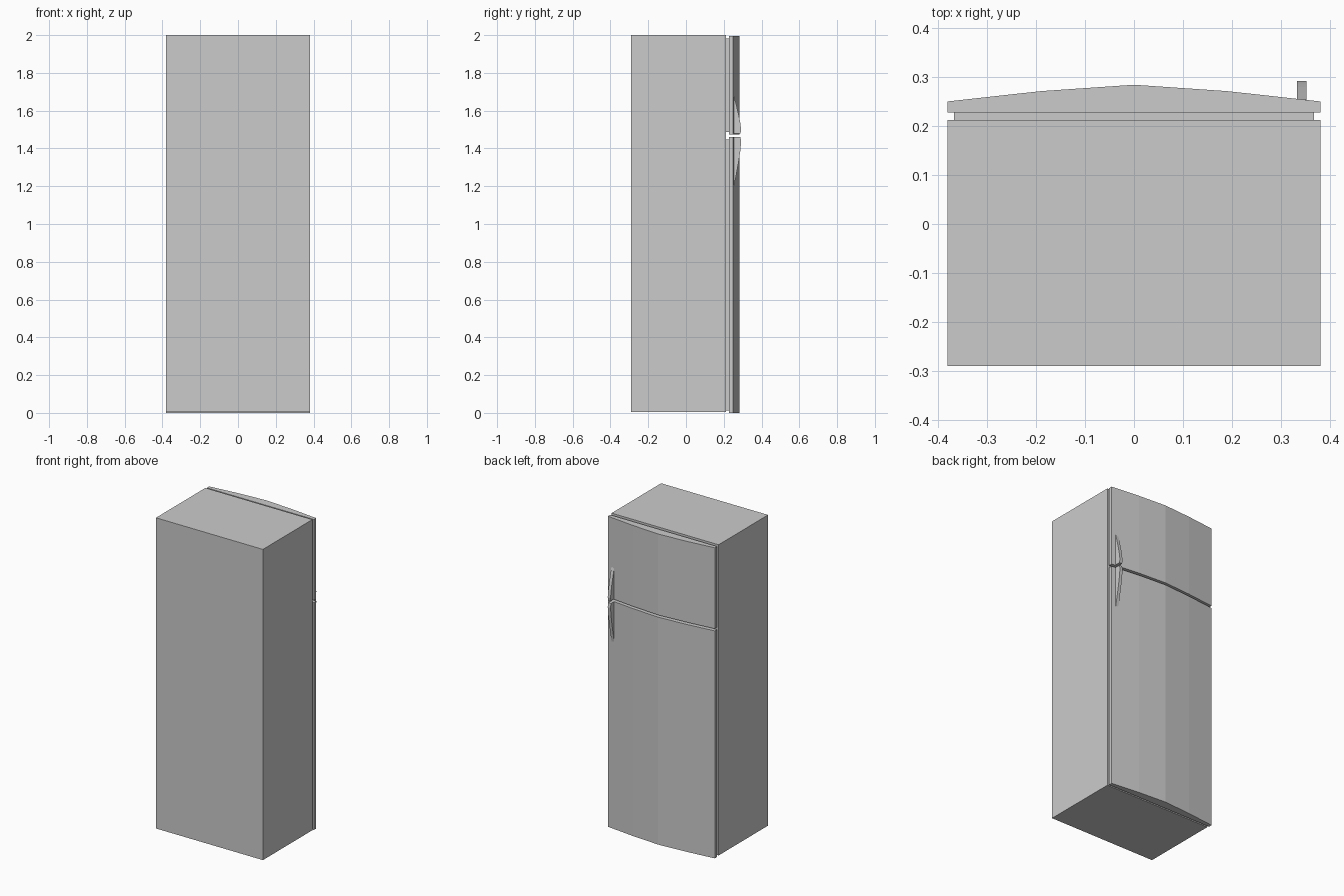
import bpy, bmesh
from mathutils import Vector

if "Cube" in bpy.data.objects:
    bpy.data.objects.remove(bpy.data.objects["Cube"])


def prism(name, points, offset):
    """Extrude a closed planar profile along an offset."""
    bm = bmesh.new()
    face = bm.faces.new([bm.verts.new(p) for p in points])
    ext = bmesh.ops.extrude_face_region(bm, geom=[face])
    verts = [v for v in ext["geom"] if isinstance(v, bmesh.types.BMVert)]
    bmesh.ops.translate(bm, verts=verts, vec=Vector(offset))
    bmesh.ops.recalc_face_normals(bm, faces=bm.faces)
    mesh = bpy.data.meshes.new(name)
    bm.to_mesh(mesh)
    bm.free()
    obj = bpy.data.objects.new(name, mesh)
    bpy.context.collection.objects.link(obj)
    return obj


def box(name, x, y0, y1, z0, z1):
    base = [(-x, y0, z0), (x, y0, z0), (x, y1, z0), (-x, y1, z0)]
    return prism(name, base, (0, 0, z1 - z0))


# Cabinet
box("cabinet", 0.38, -0.29, 0.212, 0.004, 2.0)

# Bowed doors with inset gaskets
bow = [(0.38, 0.25), (0.19, 0.271), (0, 0.284), (-0.19, 0.271), (-0.38, 0.25)]
outline = [(-0.38, 0.227), (0.38, 0.227)] + bow
for part, z0, z1 in (("fridge", 0.0, 1.461), ("freezer", 1.475, 1.995)):
    prism(part + "_door", [(x, y, z0) for x, y in outline], (0, 0, z1 - z0))
    box(part + "_gasket", 0.367, 0.212, 0.227, z0 + 0.013, z1 - 0.013)

# Tapering handles: (distance fraction from door gap, depth)
curve = [(0, 0.288), (0.1, 0.292), (0.3, 0.287), (0.5, 0.279),
         (0.75, 0.267), (1, 0.254)]
for part, start, length in (("fridge", 1.461, -0.261), ("freezer", 1.478, 0.2)):
    side = [(0.332, y, start + t * length) for t, y in curve]
    side += [(0.332, 0.25, start + length), (0.332, 0.25, start)]
    prism(part + "_handle", side, (0.02, 0, 0))
